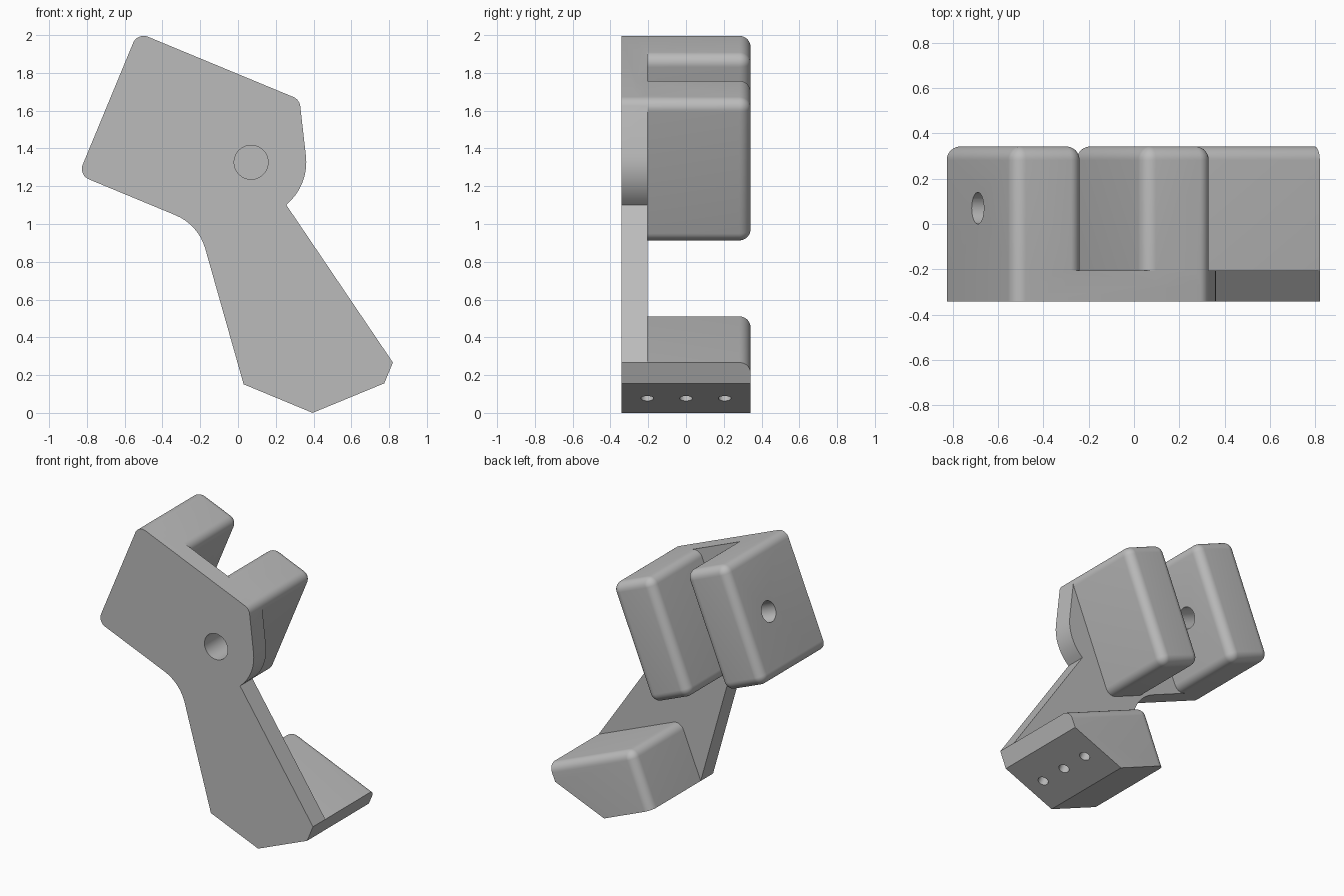
import bpy, bmesh, math
from mathutils import Vector

if "Cube" in bpy.data.objects:
    bpy.data.objects.remove(bpy.data.objects["Cube"])

# Everything is built upright in a (u, y, v) frame, then tilted about y.
TILT = math.radians(22.5)
FRONT, INNER, BACK = -0.342, -0.205, 0.342
R = 0.06
LEFT, RIGHT, LOW, HIGH = -1.204, -0.371, 0.904, 1.601   # corner centres
FOOT_L, FOOT_R, FOOT_TOP, FOOT_LOW = 0.028, 0.654, 0.504, 0.155
FOOT_CORNER = [(0.3635, FOOT_LOW), (FOOT_R, 0.4445)]
PIVOT = (-0.445, 1.256)

grey = bpy.data.materials.new("mid grey")
grey.use_nodes = True
grey.diffuse_color = (0.5, 0.5, 0.5, 1)
grey.node_tree.nodes["Principled BSDF"].inputs["Base Color"].default_value = (0.5, 0.5, 0.5, 1)


def arc(centre, r, a0, a1, n=9):
    angles = [math.radians(a0 + (a1 - a0) * i / n) for i in range(n + 1)]
    return [(centre[0] + r * math.cos(a), centre[1] + r * math.sin(a)) for a in angles]


def loft(name, rings):
    """Solid through a stack of (y, outline) rings."""
    bm = bmesh.new()
    loops = [[bm.verts.new((u, y, v)) for u, v in pts] for y, pts in rings]
    bm.faces.new(loops[0])
    bm.faces.new(loops[-1])
    for a, b in zip(loops, loops[1:]):
        for i in range(len(a)):
            bm.faces.new((a[i - 1], a[i], b[i], b[i - 1]))
    bmesh.ops.remove_doubles(bm, verts=bm.verts, dist=1e-5)
    bmesh.ops.recalc_face_normals(bm, faces=bm.faces)
    return finish(name, bm)


def finish(name, bm):
    mesh = bpy.data.meshes.new(name)
    bm.to_mesh(mesh)
    bm.free()
    mesh.materials.append(grey)
    obj = bpy.data.objects.new(name, mesh)
    bpy.context.collection.objects.link(obj)
    return obj


def rounded_back(name, profile):
    """Prism whose back rim is filleted by shrinking the profile radius."""
    rings = [(INNER - 0.06, profile(R))]
    for i in range(10):
        t = math.radians(10 * i)
        rings.append((BACK - R + R * math.sin(t), profile(R * math.cos(t))))
    return loft(name, rings)


def block_profile(u0, u1):
    return lambda r: (arc((u1, HIGH), r, 0, 90) + arc((u0, HIGH), r, 90, 180)
                      + arc((u0, LOW), r, 180, 270) + arc((u1, LOW), r, 270, 360))


def foot_profile(r):
    return (arc((FOOT_L, FOOT_TOP), r, 90, 180) + [(FOOT_L - r, FOOT_LOW)]
            + FOOT_CORNER + [(FOOT_R, FOOT_TOP + r)])


def drill(name, start, end, r, sides=40):
    start, end = Vector(start), Vector(end)
    bm = bmesh.new()
    bmesh.ops.create_cone(bm, cap_ends=True, segments=sides, radius1=r, radius2=r,
                          depth=(end - start).length)
    turn = (end - start).to_track_quat('Z', 'Y').to_matrix()
    bmesh.ops.rotate(bm, verts=bm.verts, matrix=turn)
    bmesh.ops.translate(bm, verts=bm.verts, vec=(start + end) / 2)
    obj = finish(name, bm)
    obj.hide_render = True
    return obj


def combine(target, other, operation):
    mod = target.modifiers.new(operation.lower(), 'BOOLEAN')
    mod.operation, mod.solver, mod.object = operation, 'EXACT', other
    bpy.context.view_layer.objects.active = target
    bpy.ops.object.modifier_apply(modifier=mod.name)
    bpy.data.objects.remove(other)


# Side plate with head, neck and foot outline
outline = (arc((RIGHT, HIGH), R, 30, 90, 6) + arc((LEFT, HIGH), R, 90, 180)
           + arc((LEFT, LOW), R, 180, 270)
           + arc((-0.707, LOW - R - 0.27), 0.27, 90, 38.5, 8)
           + [(FOOT_L - R, FOOT_LOW)] + FOOT_CORNER + [(FOOT_R, FOOT_TOP + R)]
           + arc(PIVOT, 0.292, -28, 30, 8))
bracket = loft("bracket_body", [(FRONT, outline), (INNER, outline)])

# Two jaw blocks and the foot block
for part in (rounded_back("outer_jaw", block_profile(LEFT, -0.988)),
             rounded_back("inner_jaw", block_profile(-0.583, RIGHT)),
             rounded_back("foot_block", foot_profile)):
    combine(bracket, part, 'UNION')

# Pivot hole, cross hole in the outer jaw, three screw holes under the foot
holes = [drill("pivot_hole", (PIVOT[0], -0.4, PIVOT[1]), (PIVOT[0], 0.1, PIVOT[1]), 0.09),
         drill("cross_hole", (-1.35, 0.07, 1.25), (-0.8, 0.07, 1.25), 0.07)]
for y in (-0.205, 0, 0.205):
    holes.append(drill("screw_hole", (0.556, y, 0.246), (0.36, y, 0.442), 0.034, 24))
for hole in holes:
    combine(bracket, hole, 'DIFFERENCE')

# Tilt into place and smooth the fillets
bracket.rotation_euler.y = TILT
bracket.location.z = -0.004
bpy.ops.object.select_all(action='DESELECT')
bracket.select_set(True)
bpy.context.view_layer.objects.active = bracket
bpy.ops.object.shade_smooth_by_angle(angle=math.radians(30))
